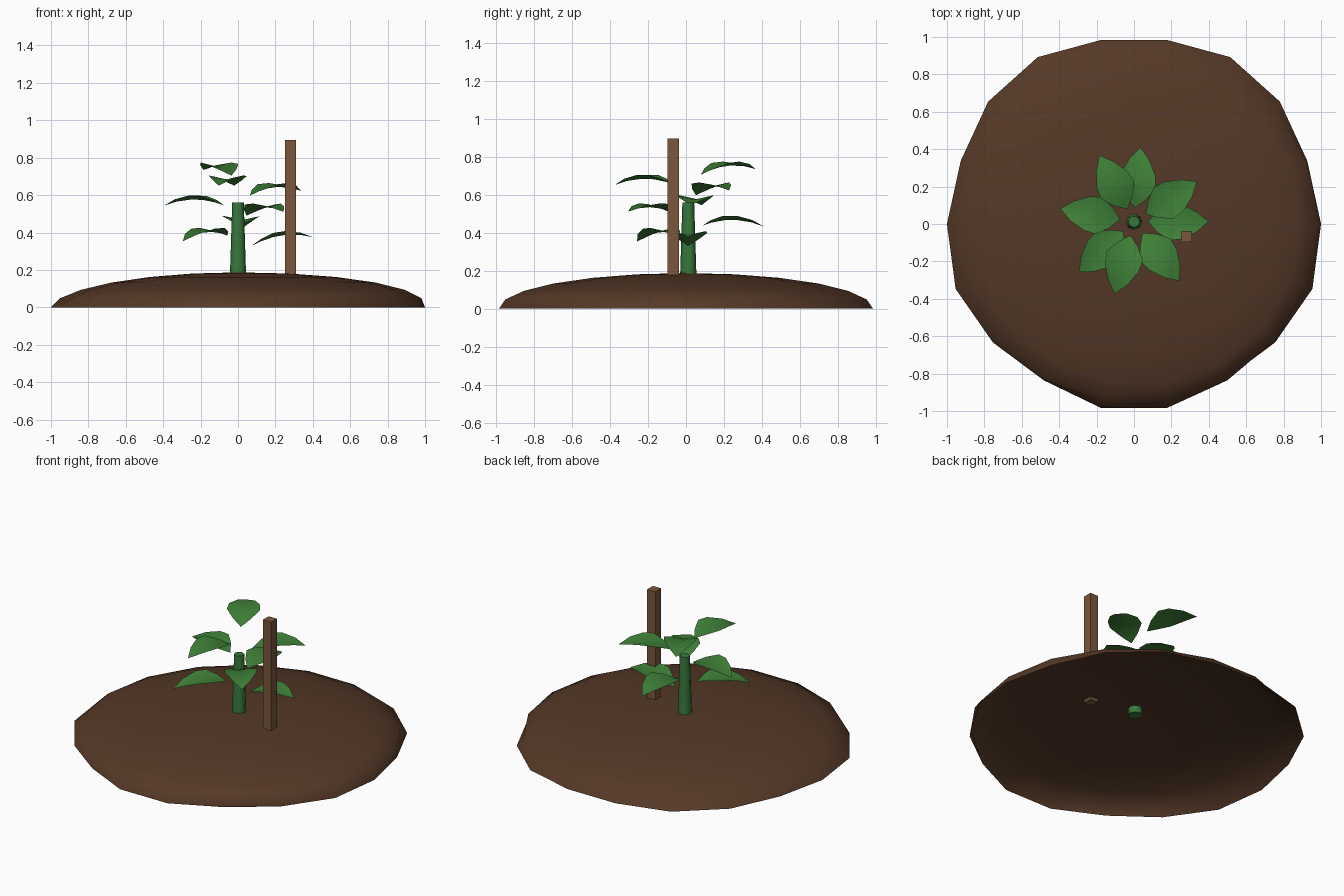
import bpy, bmesh, math
from mathutils import Vector, Matrix

cube = bpy.data.objects.get("Cube")
if cube:
    bpy.data.objects.remove(cube, do_unlink=True)


def material(name, rgb):
    m = bpy.data.materials.new(name)
    m.use_nodes = True
    m.diffuse_color = (*rgb, 1)
    m.node_tree.nodes["Principled BSDF"].inputs["Base Color"].default_value = (*rgb, 1)
    return m


SOIL = material("soil brown", (0.09, 0.04, 0.02))
WOOD = material("stake wood", (0.2, 0.095, 0.045))
LEAF = material("leaf green", (0.05, 0.22, 0.04))
STEM = material("stem green", (0.04, 0.19, 0.045))


def finish(bm, name, mat, smooth=None):
    mesh = bpy.data.meshes.new(name)
    bm.to_mesh(mesh)
    bm.free()
    mesh.materials.append(mat)
    ob = bpy.data.objects.new(name, mesh)
    bpy.context.collection.objects.link(ob)
    if smooth:
        bpy.ops.object.select_all(action='DESELECT')
        bpy.context.view_layer.objects.active = ob
        ob.select_set(True)
        bpy.ops.object.shade_smooth_by_angle(angle=math.radians(smooth))
    return ob


# Soil mound: open, squashed half sphere with a slightly uneven rim
SEGMENTS, RINGS, HEIGHT = 18, 6, 0.187
WOBBLE = {20: 0.986, 40: 1.018, 60: 1.03, -20: 1.015, -40: 0.985, -60: 0.965}
bm = bmesh.new()
rings = []
for i in range(RINGS):
    lat = math.pi / 2 * i / RINGS
    shift = 0.03 * math.sin(2 * lat)
    ring = []
    for j in range(SEGMENTS):
        a = 2 * math.pi * j / SEGMENTS
        side = round(math.degrees(math.asin(math.sin(a))))
        r = math.cos(lat) * (WOBBLE.get(side, 1) if i == 0 else 1)
        ring.append(bm.verts.new((r * math.cos(a) + shift, r * math.sin(a),
                                  HEIGHT * math.sin(lat))))
    rings.append(ring)
for low, high in zip(rings, rings[1:]):
    for j in range(SEGMENTS):
        k = (j + 1) % SEGMENTS
        bm.faces.new((low[j], low[k], high[k], high[j]))
top = bm.verts.new((0, 0, HEIGHT))
for j in range(SEGMENTS):
    bm.faces.new((rings[-1][j], rings[-1][(j + 1) % SEGMENTS], top))
finish(bm, "soil_mound", SOIL, 60)

# Wooden stake
bm = bmesh.new()
bmesh.ops.create_cube(bm, size=1, matrix=Matrix.Translation((0.28, -0.067, 0.527))
                      @ Matrix.Diagonal((0.06, 0.06, 0.736, 1)))
finish(bm, "stake", WOOD)

# Tapered stem
AXIS = Vector((0, 0.012, 0))
bm = bmesh.new()
bmesh.ops.create_cone(bm, cap_ends=True, segments=8, radius1=0.044, radius2=0.031,
                      depth=0.42, matrix=Matrix.Translation(AXIS + Vector((0, 0, 0.35))))
finish(bm, "stem", STEM, 50)


# Arched leaf with a shallow V fold along its midrib
OUTLINE = [(0.15, 0.055), (0.35, 0.1), (0.55, 0.093), (0.8, 0.054)]


def leaf(name, angle, base_z, rise, start=0.075, tip=0.4):
    bm = bmesh.new()
    turn = Matrix.Rotation(angle, 3, 'Z')

    def point(t, w):
        z = base_z + rise * t + 0.132 * t * (1 - t) + 0.22 * abs(w)
        return bm.verts.new(turn @ Vector((start + (tip - start) * t, w, z)) + AXIS)

    base, end = point(0, 0), point(1, 0)
    rows = [(point(t, -w), point(t, 0), point(t, w)) for t, w in OUTLINE]
    for s in (0, 1):
        bm.faces.new((base, rows[0][s], rows[0][s + 1]))
        bm.faces.new((rows[-1][s], end, rows[-1][s + 1]))
        for p, q in zip(rows, rows[1:]):
            bm.faces.new((p[s], q[s], q[s + 1], p[s + 1]))
    finish(bm, name, LEAF, 60)


# Leaves spiral up the stem by the golden angle
for n, rise in enumerate((0.045, -0.03, -0.005, 0.02, 0, 0.025, 0, 0.03)):
    leaf(f"leaf_{n + 1}", math.radians(-137.5 * n), 0.33 + 0.0535 * n, rise)
